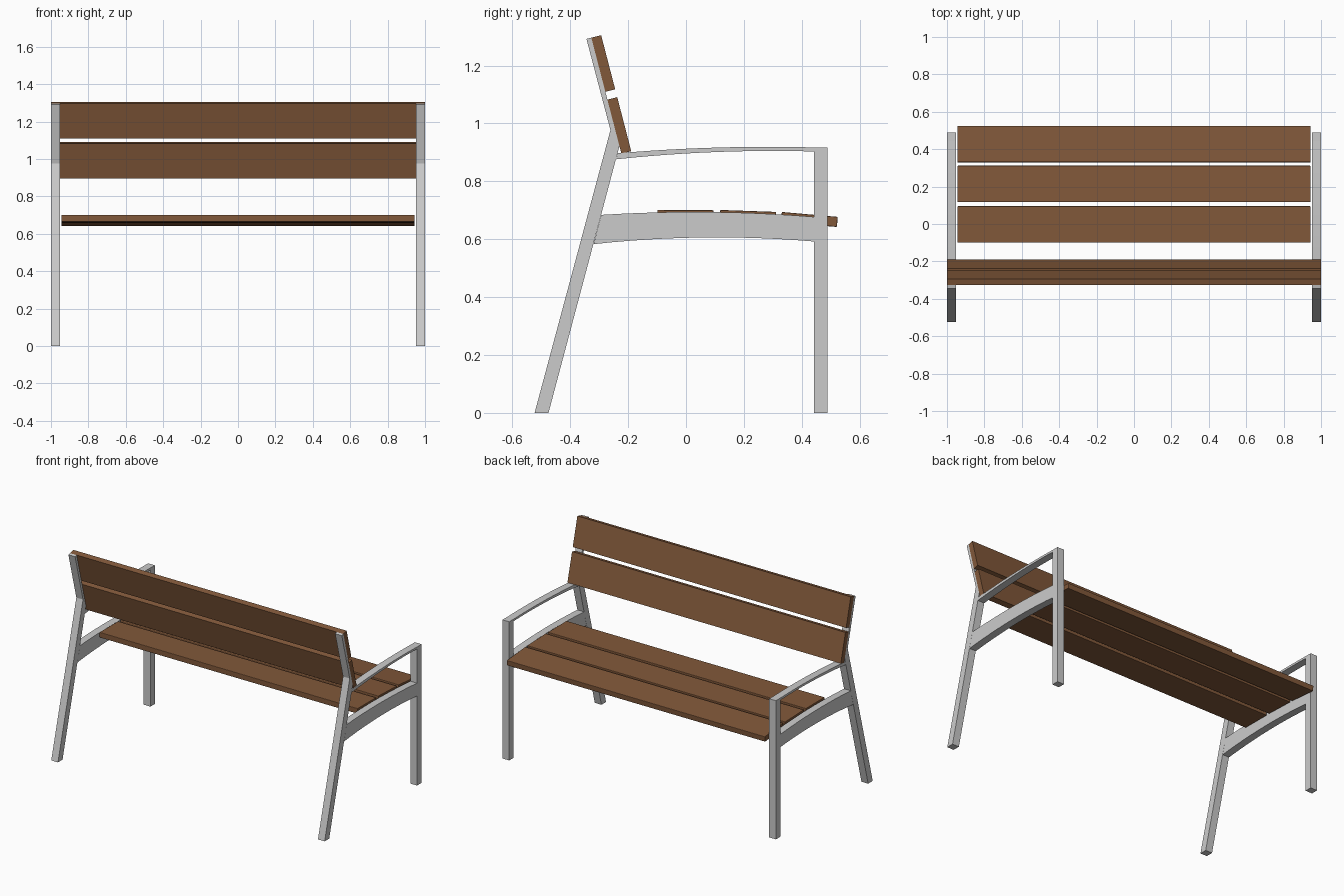
import bpy, bmesh, math
from mathutils import Vector

if "Cube" in bpy.data.objects:
    bpy.data.objects.remove(bpy.data.objects["Cube"])

wood = bpy.data.materials.new("brown_wood")
wood.diffuse_color = (0.22, 0.098, 0.042, 1)
wood.use_nodes = True
wood.node_tree.nodes["Principled BSDF"].inputs["Base Color"].default_value = wood.diffuse_color


def prism(name, profile, x0, x1, mirror=False, mat=None):
    """Extrude a (y, z) outline along x from x0 to x1."""
    bm = bmesh.new()
    face = bm.faces.new([bm.verts.new((x0, y, z)) for y, z in profile])
    ext = bmesh.ops.extrude_face_region(bm, geom=[face])
    moved = [v for v in ext["geom"] if isinstance(v, bmesh.types.BMVert)]
    bmesh.ops.translate(bm, verts=moved, vec=(x1 - x0, 0, 0))
    bmesh.ops.recalc_face_normals(bm, faces=bm.faces)
    me = bpy.data.meshes.new(name)
    bm.to_mesh(me)
    bm.free()
    ob = bpy.data.objects.new(name, me)
    bpy.context.collection.objects.link(ob)
    if mat:
        me.materials.append(mat)
    if mirror:
        ob.modifiers.new("mirror", 'MIRROR').use_axis[0] = True
    return ob


def arc(p, q, r, n=12):
    """Points on the parabola z(y) through three points, from p to r."""
    out = []
    for i in range(n + 1):
        y = p[0] + (r[0] - p[0]) * i / n
        z = (p[1] * (y - q[0]) * (y - r[0]) / ((p[0] - q[0]) * (p[0] - r[0]))
             + q[1] * (y - p[0]) * (y - r[0]) / ((q[0] - p[0]) * (q[0] - r[0]))
             + r[1] * (y - p[0]) * (y - q[0]) / ((r[0] - p[0]) * (r[0] - q[0])))
        out.append((y, z))
    return out


def plank(name, corner, angle, width, thick, half):
    """Plank whose cross-section runs from a corner at an angle in the yz plane."""
    c = Vector(corner)
    u = Vector((math.cos(angle), math.sin(angle))) * width
    v = Vector((math.sin(angle), -math.cos(angle))) * thick
    return prism(name, [c, c + u, c + u + v, c + v], -half, half, mat=wood)


IN, OUT = 0.951, 1.0

# Rear leg bending back into the slim backrest support
prism("rear_leg", [(-0.523, 0), (-0.475, 0), (-0.230, 0.922), (-0.327, 1.296),
                   (-0.344, 1.292), (-0.261, 0.977)], IN, OUT, True)

# Straight front leg
prism("front_leg", [(0.443, 0), (0.489, 0), (0.489, 0.917), (0.443, 0.917)],
      IN, OUT, True)

# Arched seat rail between the legs
rail_top = arc((-0.293, 0.684), (0.04, 0.694), (0.443, 0.677))
rail_bottom = arc((-0.319, 0.583), (0.06, 0.606), (0.443, 0.592))
prism("seat_rail", rail_top + rail_bottom[::-1], IN, OUT, True)

# Arched flat armrest
arm_top = arc((-0.236, 0.897), (0.256, 0.919), (0.443, 0.917))
arm_bottom = arc((-0.242, 0.876), (0.1, 0.901), (0.443, 0.903))
prism("armrest", arm_top + arm_bottom[::-1], IN, OUT, True)

# Seat slats following the arch, with softened outer corners
for i, (y, z, deg) in enumerate([(-0.099, 0.701, -0.3), (0.118, 0.701, -2.0),
                                 (0.331, 0.694, -5.0)]):
    slat = plank(f"seat_slat_{i + 1}", (y, z), math.radians(deg), 0.194, 0.035, 0.944)
    bev = slat.modifiers.new("soft_edges", 'BEVEL')
    bev.width = 0.003
    bev.segments = 2

# Backrest slats in front of the supports
lean = math.atan2(-0.968, 0.251)
for i, corner in enumerate([(-0.327, 1.296), (-0.2715, 1.082)]):
    c = Vector(corner) + Vector((0.968, 0.251)) * 0.035
    plank(f"back_slat_{i + 1}", c, lean, 0.193, 0.035, 1.0)
